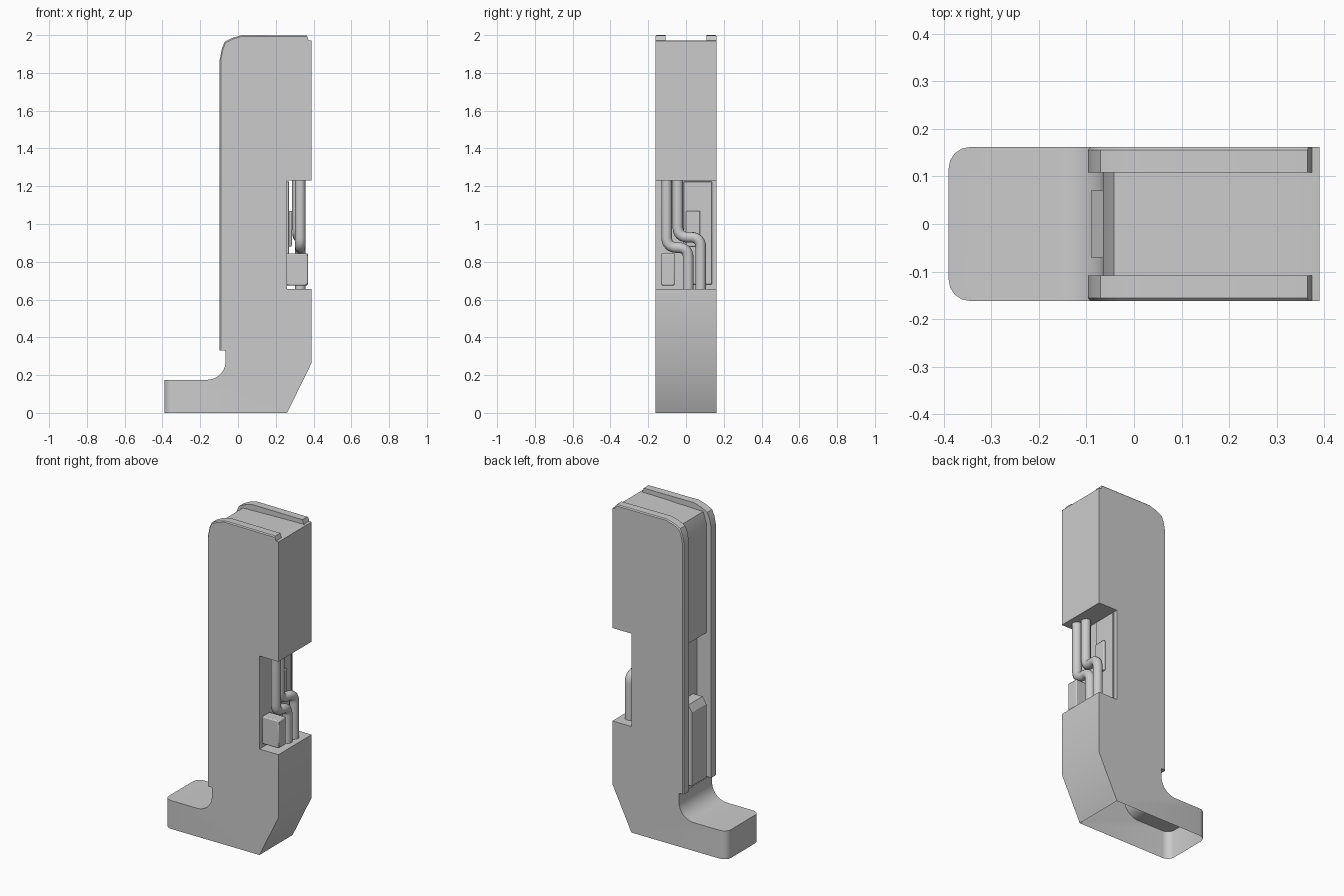
import bpy, bmesh, math
from mathutils import Vector

if "Cube" in bpy.data.objects:
    bpy.data.objects.remove(bpy.data.objects["Cube"])


def prism(name, pts, y0, y1):
    """Extrude an x-z outline along y."""
    bm = bmesh.new()
    a = [bm.verts.new((x, y0, z)) for x, z in pts]
    b = [bm.verts.new((x, y1, z)) for x, z in pts]
    bm.faces.new(a)
    bm.faces.new(b[::-1])
    n = len(pts)
    for i in range(n):
        j = (i + 1) % n
        bm.faces.new((a[j], a[i], b[i], b[j]))
    bmesh.ops.recalc_face_normals(bm, faces=bm.faces)
    me = bpy.data.meshes.new(name)
    bm.to_mesh(me)
    bm.free()
    ob = bpy.data.objects.new(name, me)
    bpy.context.collection.objects.link(ob)
    return ob


def activate(ob):
    bpy.ops.object.select_all(action='DESELECT')
    ob.select_set(True)
    bpy.context.view_layer.objects.active = ob


def smooth(ob, angle=30):
    activate(ob)
    bpy.ops.object.shade_smooth_by_angle(angle=math.radians(angle))


def box(name, x0, x1, y0, y1, z0, z1, bevel=0.0):
    ob = prism(name, [(x0, z0), (x1, z0), (x1, z1), (x0, z1)], y0, y1)
    if bevel:
        m = ob.modifiers.new("bevel", 'BEVEL')
        m.width = bevel
        m.segments = 2
        smooth(ob)
    return ob


def edit(ob, fn):
    bm = bmesh.new()
    bm.from_mesh(ob.data)
    fn(bm)
    bm.to_mesh(ob.data)
    bm.free()


# Main housing with foot, sloped heel and rail edge
fillet = [(-0.165 + 0.1 * math.sin(t), 0.275 - 0.1 * math.cos(t))
          for t in [math.pi / 2 * i / 10 for i in range(11)]]
outline = [(-0.39, 0), (0.26, 0), (0.39, 0.265), (0.39, 1.97), (0.374, 1.972),
           (0.365, 1.998), (0.02, 2.0), (-0.03, 1.985), (-0.07, 1.965),
           (-0.085, 1.93), (-0.097, 1.87), (-0.097, 0.33), (-0.065, 0.33)]
outline += fillet[::-1] + [(-0.39, 0.175)]
body = prism("housing", outline, -0.162, 0.162)


def round_edges(bm):
    # Rounded toe corners
    toe = [e for e in bm.edges if all(v.co.x < -0.38 for v in e.verts)
           and abs(e.verts[0].co.z - e.verts[1].co.z) > 0.1]
    bmesh.ops.bevel(bm, geom=toe, offset=0.045, segments=4, profile=0.5, affect='EDGES')
    # Small chamfer along the rails
    rail = [e for e in bm.edges if abs(e.verts[0].co.y - e.verts[1].co.y) < 0.001
            and all((v.co.z > 1.98 and v.co.x < 0.37) or (v.co.x < -0.068 and v.co.z > 0.329)
                    for v in e.verts)
            and e.calc_length() > 0.033]
    bmesh.ops.bevel(bm, geom=rail, offset=0.006, segments=1, affect='EDGES')


edit(body, round_edges)

# Cutters: channel between the rails, and the side window
channel = prism("channel_cutter", [
    (-0.3, 0.32), (-0.064, 0.32), (-0.064, 0.345), (0.0, 0.345), (0.0, 1.22),
    (-0.065, 1.22), (-0.065, 1.89), (-0.042, 1.962), (0.3, 1.971), (0.5, 1.971),
    (0.5, 2.2), (-0.3, 2.2)], -0.108, 0.108)
window = box("window_cutter", 0.26, 0.6, -0.5, 0.5, 0.655, 1.23)
for cutter in (channel, window):
    activate(body)
    m = body.modifiers.new("cut", 'BOOLEAN')
    m.operation = 'DIFFERENCE'
    m.solver = 'EXACT'
    m.object = cutter
    bpy.ops.object.modifier_apply(modifier=m.name)
    bpy.data.objects.remove(cutter, do_unlink=True)


# The underside is open
def open_bottom(bm):
    low = [f for f in bm.faces if all(v.co.z < 0.002 for v in f.verts)]
    bmesh.ops.delete(bm, geom=low, context='FACES')


edit(body, open_bottom)
smooth(body)

# Block in the channel with a sloped top
prism("channel_block", [(-0.09, 0.345), (0.0, 0.345), (0.0, 0.84), (-0.065, 0.84),
                        (-0.09, 0.80)], -0.07, 0.07)

# Details inside the window
box("window_panel", 0.255, 0.27, -0.012, 0.137, 0.68, 1.225, 0.003)
box("small_module", 0.26, 0.285, 0.0, 0.075, 0.88, 1.07, 0.006)
box("large_module", 0.256, 0.37, -0.132, -0.06, 0.675, 0.845, 0.006)


# Bent pipes
def pipe(name, x_top, x_low, y_top, y_low, z_bend):
    corners = [Vector(p) for p in ((x_top, y_top, 1.235), (x_top, y_top, z_bend),
                                   (x_low, y_low, z_bend), (x_low, y_low, 0.65))]
    pts = [corners[0]]
    for i in (1, 2):
        p = corners[i]
        a = p + (corners[i - 1] - p).normalized() * 0.055
        b = p + (corners[i + 1] - p).normalized() * 0.055
        for k in range(9):
            t = k / 8
            pts.append(a * (1 - t) ** 2 + p * 2 * t * (1 - t) + b * t * t)
    pts.append(corners[3])
    cu = bpy.data.curves.new(name, 'CURVE')
    cu.dimensions = '3D'
    cu.bevel_depth = 0.028
    cu.bevel_resolution = 4
    sp = cu.splines.new('POLY')
    sp.points.add(len(pts) - 1)
    for q, p in zip(sp.points, pts):
        q.co = (*p, 1)
    ob = bpy.data.objects.new(name, cu)
    bpy.context.collection.objects.link(ob)
    activate(ob)
    bpy.ops.object.convert(target='MESH')
    smooth(bpy.context.view_layer.objects.active, 40)


pipe("front_pipe", 0.33, 0.33, -0.102, 0.012, 0.875)
pipe("rear_pipe", 0.315, 0.33, -0.043, 0.078, 0.93)
